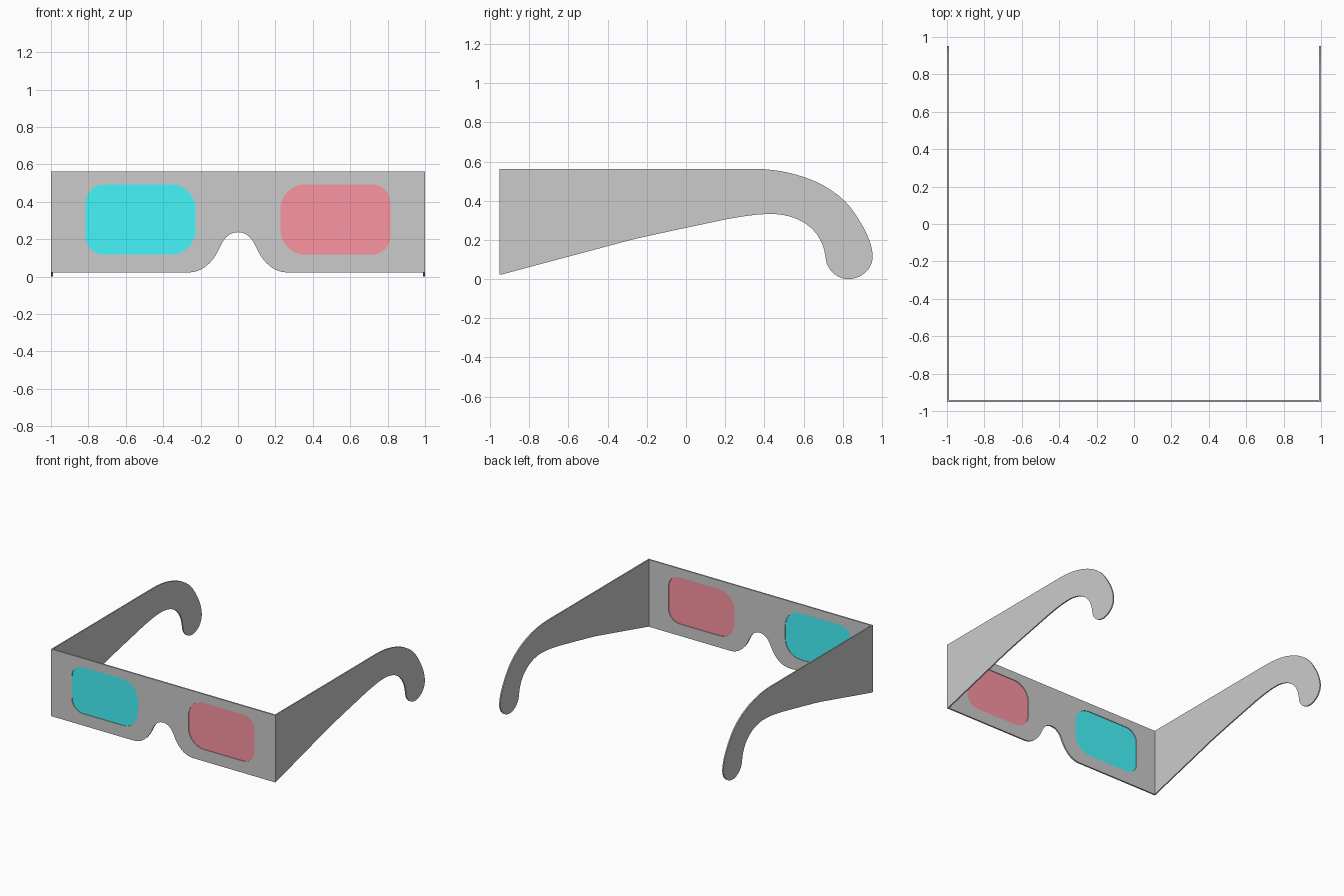
import bpy, bmesh
from math import sin, cos, pi
from mathutils import Matrix, Vector
from mathutils.geometry import interpolate_bezier

if "Cube" in bpy.data.objects:
    bpy.data.objects.remove(bpy.data.objects["Cube"])


def trace(start, segments, steps=12):
    """Outline from straight (x, y) points and cubic (c1, c2, end) segments."""
    pts = [Vector(start)]
    for s in segments:
        if len(s) == 2:
            pts.append(Vector(s))
        else:
            c1, c2, end = map(Vector, s)
            pts += interpolate_bezier(pts[-1], c1, c2, end, steps)[1:]
    return pts


def rounded_window(x0, x1, z0, z1, r_in, r_out, side):
    corners = [(x1 - r_out, z1 - r_out, r_out, 0), (x0 + r_in, z1 - r_in, r_in, 1),
               (x0 + r_in, z0 + r_in, r_in, 2), (x1 - r_out, z0 + r_out, r_out, 3)]
    return [Vector((side * (cx + r * cos((q + i / 10) * pi / 2)), cz + r * sin((q + i / 10) * pi / 2)))
            for cx, cz, r, q in corners for i in range(11)]


def plate(name, outlines, thickness, matrix, color=None):
    """Flat filled sheet; any inner outline becomes a hole."""
    cu = bpy.data.curves.new(name, 'CURVE')
    cu.dimensions, cu.fill_mode, cu.extrude = '2D', 'BOTH', thickness / 2
    for pts in outlines:
        sp = cu.splines.new('POLY')
        sp.points.add(len(pts) - 1)
        for p, v in zip(sp.points, pts):
            p.co = (v.x, v.y, 0, 1)
        sp.use_cyclic_u = True
    ob = bpy.data.objects.new(name, cu)
    bpy.context.collection.objects.link(ob)
    bpy.ops.object.select_all(action='DESELECT')
    ob.select_set(True)
    bpy.context.view_layer.objects.active = ob
    bpy.ops.object.convert(target='MESH')
    ob = bpy.context.object
    ob.name = name
    bm = bmesh.new()
    bm.from_mesh(ob.data)
    bm.transform(matrix)
    bmesh.ops.remove_doubles(bm, verts=bm.verts, dist=1e-5)
    bmesh.ops.recalc_face_normals(bm, faces=bm.faces)
    bm.to_mesh(ob.data)
    bm.free()
    bpy.ops.object.shade_smooth_by_angle()
    if color:
        mat = bpy.data.materials.new(name)
        mat.diffuse_color = (*color, 1)
        mat.use_nodes = True
        mat.node_tree.nodes["Principled BSDF"].inputs["Base Color"].default_value = mat.diffuse_color
        ob.data.materials.append(mat)
    return ob


T = 0.012          # card thickness
Y = 0.953          # half depth
front_plane = Matrix(((1, 0, 0, 0), (0, 0, 1, -Y + T / 2), (0, 1, 0, 0), (0, 0, 0, 1)))


def side_plane(x):
    return Matrix(((0, 0, 1, x), (1, 0, 0, 0), (0, 1, 0, 0), (0, 0, 0, 1)))


# front panel: right half outline from nose arch, mirrored, with two lens windows
half = trace((0, 0.237), [((0.045, 0.237), (0.075, 0.205), (0.093, 0.165)),
                          ((0.125, 0.09), (0.18, 0.022), (0.265, 0.022)),
                          (1, 0.022), (1, 0.563)])
outline = half + [Vector((-p.x, p.y)) for p in reversed(half[1:])]
windows = {s: rounded_window(0.226, 0.815, 0.117, 0.493, 0.135, 0.1, s) for s in (-1, 1)}
plate("front_panel", [outline, *windows.values()], T, front_plane)

# coloured lenses, set mid-way in the card
plate("cyan_lens", [windows[-1]], 0.002, front_plane, (0.06, 0.92, 0.97))
plate("red_lens", [windows[1]], 0.002, front_plane, (0.97, 0.3, 0.36))

# temple arms with hooked ear ends
arm = trace((T - Y, 0.563), [
    (0.34, 0.563),
    ((0.56, 0.563), (0.75, 0.48), (0.84, 0.365)),
    ((0.90, 0.285), (0.953, 0.19), (0.953, 0.115)),
    ((0.953, 0.05), (0.895, 0), (0.83, 0)),
    ((0.775, 0), (0.725, 0.04), (0.715, 0.095)),
    ((0.71, 0.13), (0.705, 0.155), (0.695, 0.18)),
    ((0.655, 0.28), (0.55, 0.332), (0.436, 0.332)),
    ((0.36, 0.332), (0.29, 0.32), (0.21, 0.306)),
    ((0.05, 0.272), (-0.12, 0.237), (-0.28, 0.2)),
    (-0.8, 0.061), (T - Y, 0.023)])
for label, s in (("left", -1), ("right", 1)):
    plate(label + "_temple_arm", [arm], 0.01, side_plane(s * 0.995))
